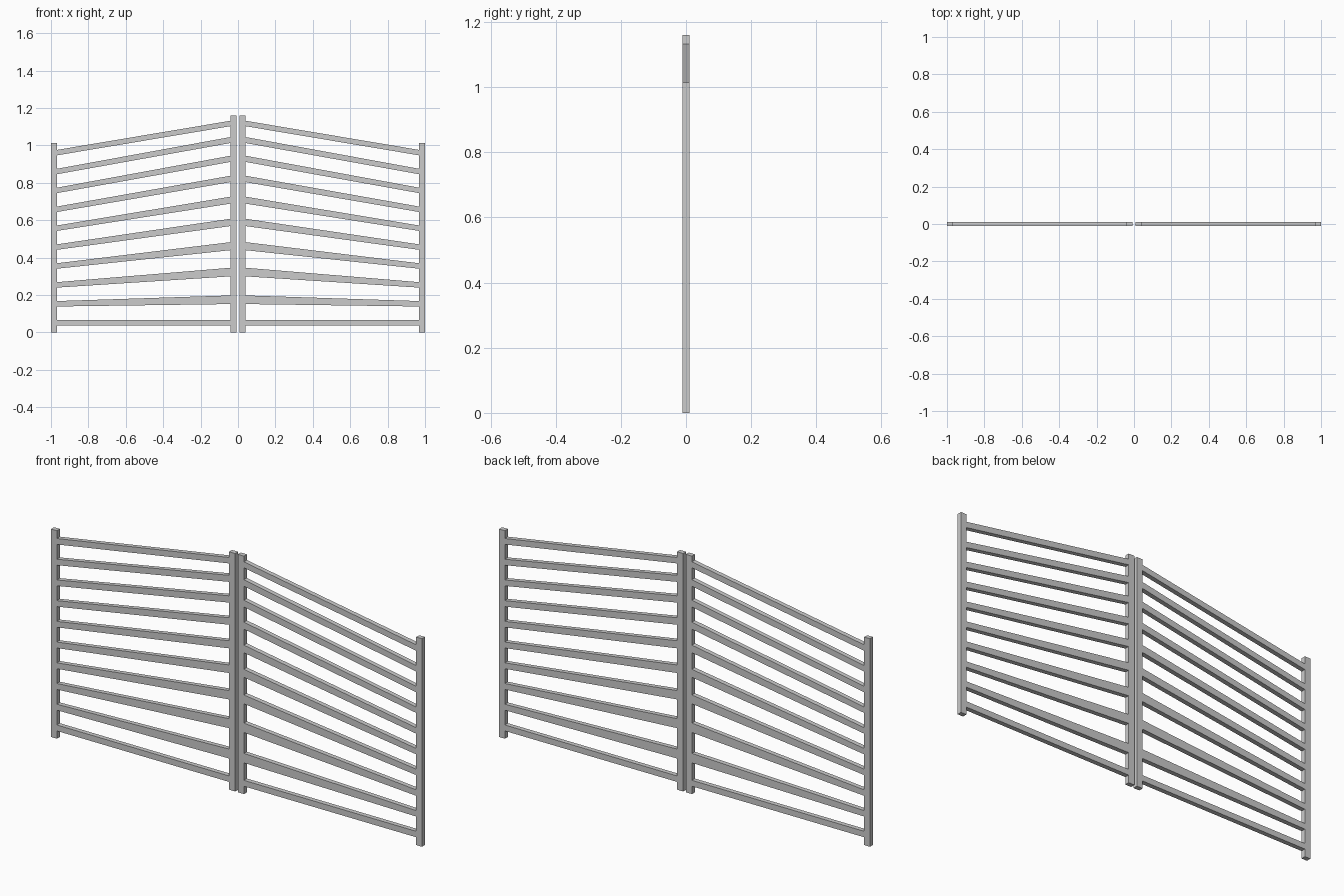
import bpy, bmesh

if "Cube" in bpy.data.objects:
    bpy.data.objects.remove(bpy.data.objects["Cube"])

DEPTH = 0.0115                     # half thickness in y
OUTER_POST = (0.969, 1.0, 1.014)   # x start, x end, height
INNER_POST = (0.007, 0.04, 1.16)

# Rail (top height, thickness) at the inner post, bottom to top
INNER_RAILS = [(0.067, 0.029), (0.198, 0.046), (0.346, 0.046), (0.483, 0.043),
               (0.608, 0.039), (0.726, 0.037), (0.838, 0.034), (0.945, 0.033),
               (1.045, 0.032), (1.132, 0.029)]


def extruded(name, outline):
    """Solid from an x-z outline, extruded through the gate depth."""
    bm = bmesh.new()
    face = bm.faces.new([bm.verts.new((x, -DEPTH, z)) for x, z in outline])
    geo = bmesh.ops.extrude_face_region(bm, geom=[face])["geom"]
    verts = [g for g in geo if isinstance(g, bmesh.types.BMVert)]
    bmesh.ops.translate(bm, verts=verts, vec=(0, 2 * DEPTH, 0))
    bmesh.ops.recalc_face_normals(bm, faces=bm.faces)
    mesh = bpy.data.meshes.new(name)
    bm.to_mesh(mesh)
    bm.free()
    obj = bpy.data.objects.new(name, mesh)
    bpy.context.collection.objects.link(obj)
    return obj


for side, s in (("left", -1), ("right", 1)):
    # Upright posts of the leaf
    for label, (x0, x1, h) in (("outer", OUTER_POST), ("inner", INNER_POST)):
        extruded(f"{side}_{label}_post",
                 [(s * x0, 0), (s * x1, 0), (s * x1, h), (s * x0, h)])

    # Tapered rails fanning upward toward the centre
    xi, xo = s * INNER_POST[1], s * OUTER_POST[0]
    for i, (top, thick) in enumerate(INNER_RAILS):
        outer_top = 0.067 + 0.101 * i
        extruded(f"{side}_rail_{i + 1}",
                 [(xi, top - thick), (xo, outer_top - 0.029),
                  (xo, outer_top), (xi, top)])
